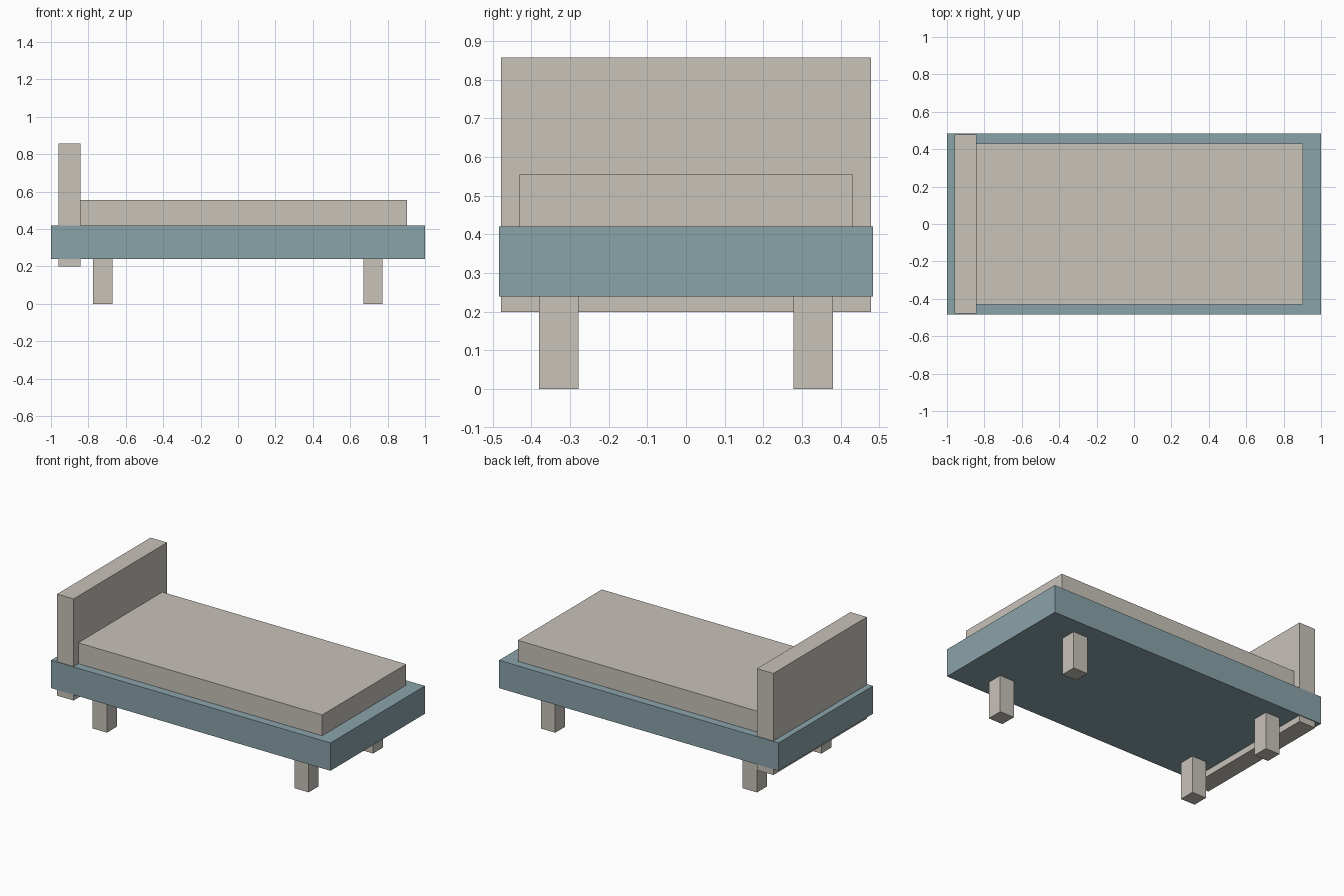
import bpy

default = bpy.data.objects.get("Cube")
if default:
    bpy.data.objects.remove(default, do_unlink=True)


def make_material(name, colour):
    mat = bpy.data.materials.new(name)
    mat.use_nodes = True
    mat.diffuse_color = colour
    mat.node_tree.nodes["Principled BSDF"].inputs["Base Color"].default_value = colour
    return mat


def box(name, x, y, z, mat):
    """Flat-faced box spanning the given (min, max) ranges."""
    spans = (x, y, z)
    bpy.ops.mesh.primitive_cube_add(size=1, location=[(a + b) / 2 for a, b in spans])
    obj = bpy.context.object
    obj.name = name
    obj.scale = [b - a for a, b in spans]
    bpy.ops.object.transform_apply(location=False, rotation=False, scale=True)
    obj.data.materials.append(mat)
    return obj


beige = make_material("warm beige", (0.578, 0.546, 0.491, 1))
blue = make_material("dusty blue", (0.254, 0.366, 0.402, 1))

# Bed base, mattress and headboard
box("bed_frame", (-1, 1), (-0.483, 0.483), (0.24, 0.42), blue)
box("mattress", (-0.903, 0.903), (-0.43, 0.43), (0.42, 0.555), beige)
box("headboard", (-0.96, -0.842), (-0.478, 0.478), (0.2, 0.857), beige)

# Four square legs
half = 0.051
for end, cx in (("head", -0.723), ("foot", 0.721)):
    for side, cy in (("right", -0.329), ("left", 0.329)):
        box(f"{end}_{side}_leg", (cx - half, cx + half),
            (cy - half, cy + half), (0, 0.24), beige)
